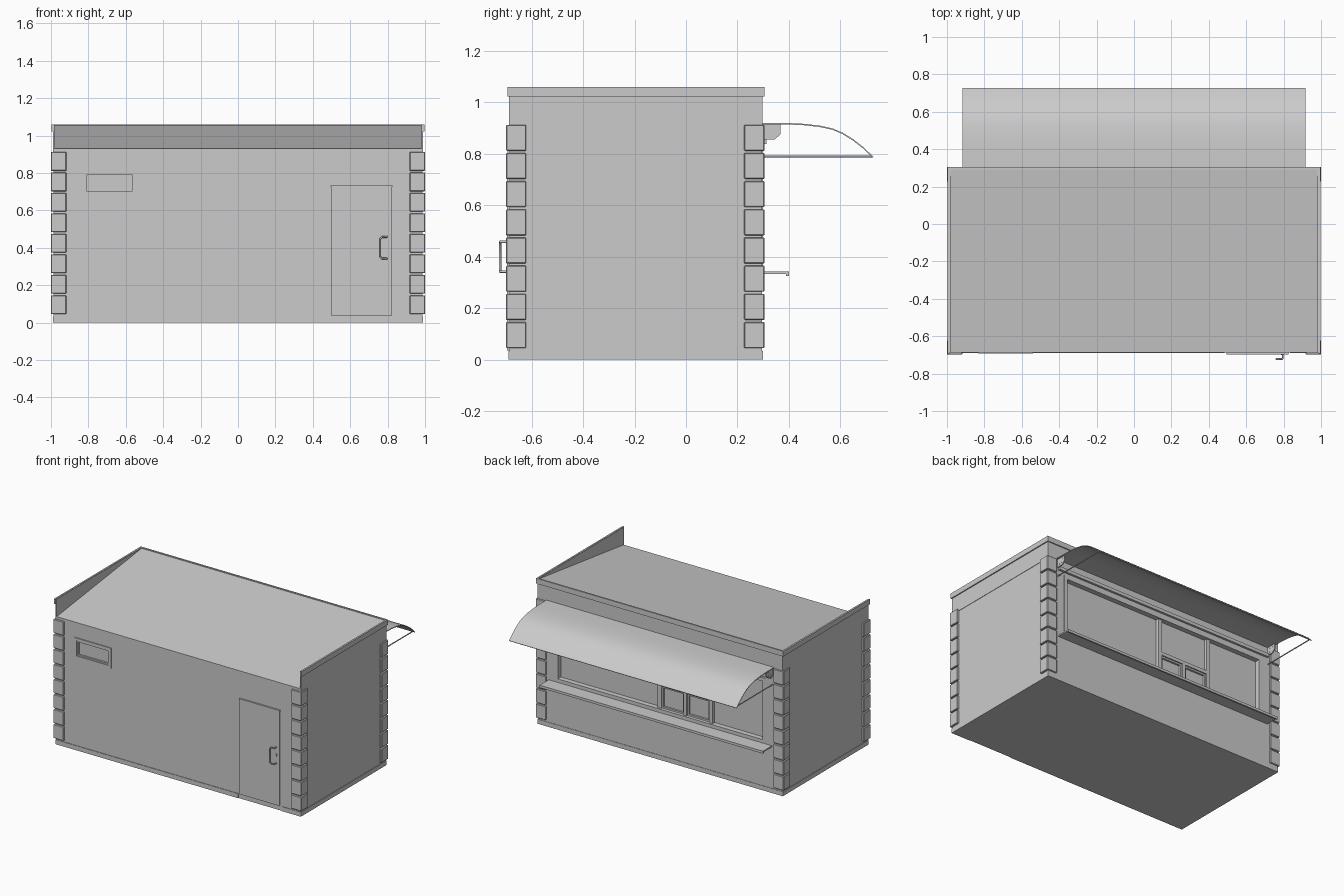
import bpy, bmesh
from mathutils import Vector

if "Cube" in bpy.data.objects:
    bpy.data.objects.remove(bpy.data.objects["Cube"])


def finish(name, bm, smooth=False):
    bmesh.ops.recalc_face_normals(bm, faces=bm.faces)
    me = bpy.data.meshes.new(name)
    bm.to_mesh(me)
    bm.free()
    ob = bpy.data.objects.new(name, me)
    bpy.context.collection.objects.link(ob)
    if smooth:
        bpy.ops.object.select_all(action='DESELECT')
        bpy.context.view_layer.objects.active = ob
        ob.select_set(True)
        bpy.ops.object.shade_smooth_by_angle()
    return ob


def add_box(bm, x0, x1, y0, y1, z0, z1):
    vs = bmesh.ops.create_cube(bm, size=1)['verts']
    for v in vs:
        v.co = Vector(((x0 + x1) / 2 + v.co.x * (x1 - x0),
                       (y0 + y1) / 2 + v.co.y * (y1 - y0),
                       (z0 + z1) / 2 + v.co.z * (z1 - z0)))


def boxes(name, *dims):
    bm = bmesh.new()
    for d in dims:
        add_box(bm, *d)
    return finish(name, bm)


def prism(name, profile, x0, x1, smooth=False):
    """Extrude a closed (y, z) profile along x."""
    bm = bmesh.new()
    f = bm.faces.new([bm.verts.new((x0, y, z)) for y, z in profile])
    ext = bmesh.ops.extrude_face_region(bm, geom=[f])['geom']
    bmesh.ops.translate(bm, vec=(x1 - x0, 0, 0),
                        verts=[g for g in ext if isinstance(g, bmesh.types.BMVert)])
    return finish(name, bm, smooth)


def tube(name, points, radius):
    cu = bpy.data.curves.new(name, 'CURVE')
    cu.dimensions = '3D'
    cu.bevel_depth = radius
    cu.bevel_resolution = 2
    cu.use_fill_caps = True
    sp = cu.splines.new('POLY')
    sp.points.add(len(points) - 1)
    for p, c in zip(sp.points, points):
        p.co = (*c, 1)
    ob = bpy.data.objects.new(name, cu)
    bpy.context.collection.objects.link(ob)
    return ob


def frame(x0, x1, z0, z1, w, y0, y1):
    """Four bars of a rectangular frame."""
    return [(x0, x0 + w, y0, y1, z0, z1), (x1 - w, x1, y0, y1, z0, z1),
            (x0 + w, x1 - w, y0, y1, z0, z0 + w), (x0 + w, x1 - w, y0, y1, z1 - w, z1)]


# Body with sloping roof, pocketed for both windows
body = prism("kiosk_body", [(-.686, 0), (.296, 0), (.296, 1.055), (-.686, .93)], -.986, .986)
cutter = boxes("window_cutter", (-.85, .85, .262, .4, .345, .82),
               (-.81, -.555, -.8, -.675, .69, .80))
cutter.hide_render = True
mod = body.modifiers.new("pockets", 'BOOLEAN')
mod.object = cutter
mod.solver = 'EXACT'
bpy.context.view_layer.objects.active = body
bpy.ops.object.modifier_apply(modifier=mod.name)
bpy.data.objects.remove(cutter)

# Plinth, broken at the door
boxes("plinth", (-.99, .485, -.69, -.68, 0, .033), (.835, .99, -.69, -.68, 0, .033),
      (-.99, .99, .29, .299, 0, .033),
      (-.99, -.98, -.68, .29, 0, .033), (.98, .99, -.68, .29, 0, .033))

# Parapets and trim along the roof edge
for s, side in ((-1, "left"), (1, "right")):
    a, b = sorted((s * .982, s * .989))
    boxes(side + "_parapet", (a, b, -.688, .298, .90, 1.058))
    a, b = sorted((s * .986, s * .997))
    boxes(side + "_parapet_trim", (a, b, -.693, .304, 1.022, 1.06))
boxes("back_roof_trim", (-.986, .986, .292, .304, 1.022, 1.06))

# Corner blocks
for sx, sn in ((-1, "left"), (1, "right")):
    for y0, y1, yn in ((-.699, -.621, "front"), (.226, .305, "back")):
        x0, x1 = sorted((sx * .918, sx * 1.0))
        ob = boxes(f"{yn}_{sn}_corner_blocks",
                   *[(x0, x1, y0, y1, .045 + i * .1095, .146 + i * .1095) for i in range(8)])
        bv = ob.modifiers.new("edge", 'BEVEL')
        bv.width = .003
        bv.segments = 1

# Small front window
boxes("front_window_frame", *frame(-.835, -.54, .672, .82, .018, -.693, -.68),
      *frame(-.817, -.558, .69, .802, .01, -.688, -.674))

# Door, lintel and handle
boxes("door", (.50, .82, -.695, -.68, .035, .727))
boxes("door_lintel", (.495, .825, -.698, -.68, .724, .732))
hx, hy = .795, -.722
tube("door_handle", [(hx, -.69, .458), (hx, hy + .004, .458), (hx - .004, hy, .458),
                     (.77, hy, .458), (.761, hy, .449), (.761, hy, .351), (.77, hy, .342),
                     (hx - .004, hy, .342), (hx, hy + .004, .342), (hx, -.69, .342)], .005)
boxes("door_lock", (.785, .80, -.70, -.69, .39, .41))

# Serving window: outer frame, mullions, hatch frames
y0, y1 = .262, .285
boxes("serving_window_frame", *frame(-.85, .85, .345, .82, .025, y0, .299))
boxes("serving_window_mullions",
      (.0, .03, y0, y1, .37, .795), (-.415, -.385, y0, y1, .37, .795),
      (-.385, .0, y0, y1, .53, .555), (-.205, -.18, y0, y1, .37, .53))
boxes("hatch_frames", *frame(-.385, -.205, .37, .53, .012, y0, .276),
      *frame(-.18, .0, .37, .53, .012, y0, .276))

# Counter shelf with a turned-down lip
prism("counter_shelf", [(.29, .333), (.388, .333), (.388, .325), (.40, .325),
                        (.40, .343), (.29, .343)], -.90, .90)

# Curved awning sheet
top = [(.298, .92), (.40, .919), (.46, .916), (.52, .909), (.57, .898), (.61, .881),
       (.65, .856), (.69, .825), (.728, .788)]
under = [(y - .003 * i / 8, z - .006 + .002 * i / 8) for i, (y, z) in enumerate(top)]
prism("awning", top + under[::-1], -.918, .918, smooth=True)

# Awning rail, brackets with bolts, and support arms
boxes("awning_rail", (-.90, .90, .294, .312, .838, .862))
for s, side in ((-1, "left"), (1, "right")):
    a, b = sorted((s * .90, s * .908))
    prism(side + "_awning_bracket", [(.295, .855), (.345, .855), (.367, .876), (.367, .916),
                                     (.295, .916)], a, b)
    for k, (y, z) in enumerate(((.318, .90), (.318, .872), (.35, .90), (.342, .872))):
        tube(f"{side}_bracket_bolt_{k}", [(s * .898, y, z), (s * .911, y, z)], .003)
    tube(side + "_awning_arm", [(s * .905, .295, .79), (s * .905, .722, .79)], .004)
